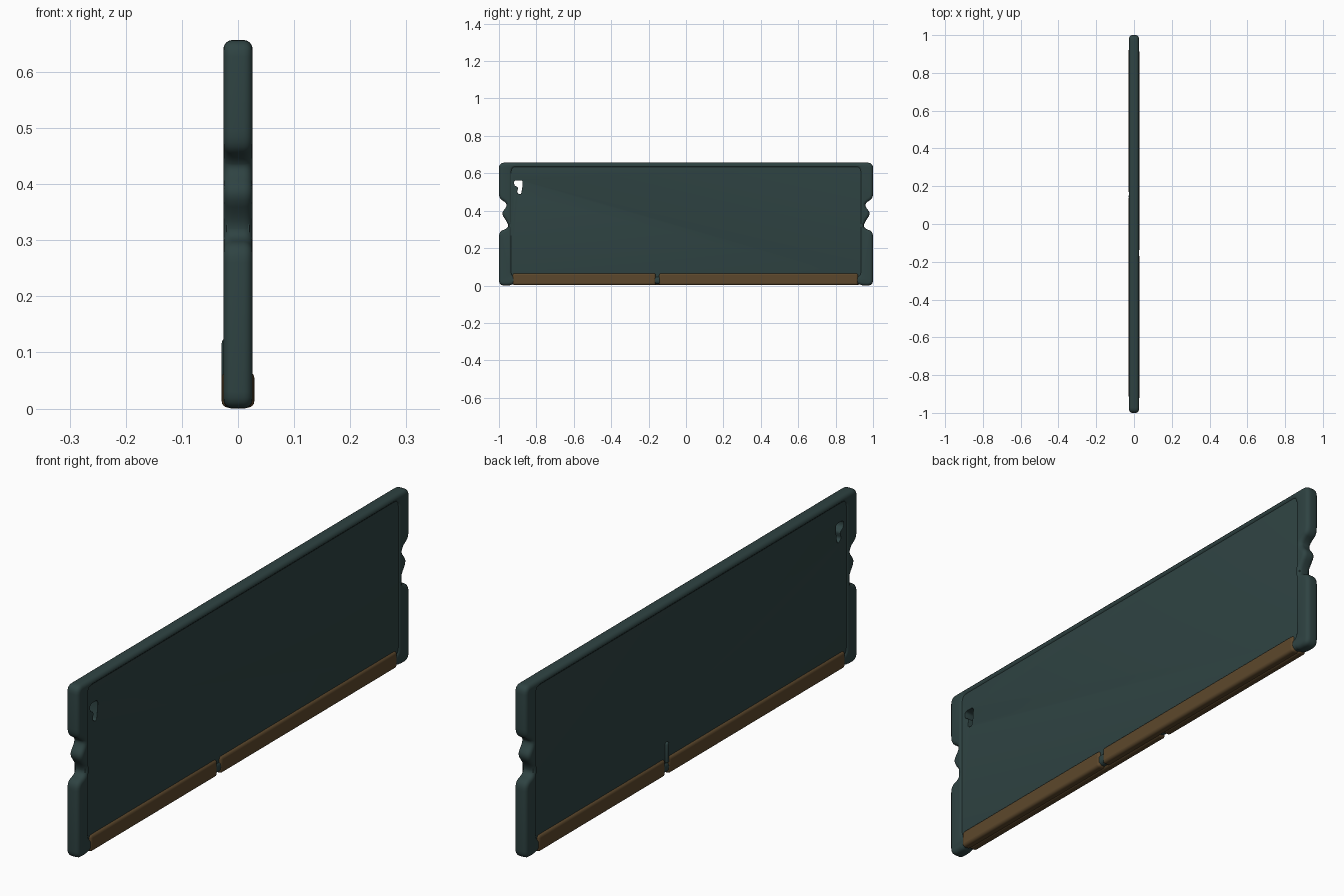
import bpy, bmesh, math
from mathutils import Matrix, Vector

if "Cube" in bpy.data.objects:
    bpy.data.objects.remove(bpy.data.objects["Cube"])


def material(name, rgb):
    m = bpy.data.materials.new(name)
    m.diffuse_color = (*rgb, 1)
    m.use_nodes = True
    m.node_tree.nodes["Principled BSDF"].inputs["Base Color"].default_value = m.diffuse_color
    return m


TEAL = material("dark teal board", (0.028, 0.056, 0.055))
GOLD = material("dull gold", (0.108, 0.064, 0.025))
# curve plane (x, y, depth) -> world (depth, x, y)
TO_SIDE = Matrix(((0, 0, 1, 0), (1, 0, 0, 0), (0, 1, 0, 0), (0, 0, 0, 1)))


def rounded(points, r, steps=5):
    """Replace every corner by a small quadratic arc."""
    out, n = [], len(points)
    for i in range(n):
        p, a, b = (Vector(points[k % n]) for k in (i, i - 1, i + 1))
        s = p + (a - p).normalized() * min(r, (a - p).length * 0.48)
        e = p + (b - p).normalized() * min(r, (b - p).length * 0.48)
        for k in range(steps + 1):
            t = k / steps
            out.append(s * (1 - t) ** 2 + p * 2 * t * (1 - t) + e * t * t)
    return out


def slab(name, loops, half, bevel, mat):
    """Flat outline (with holes) thickened along x with rounded edges."""
    cu = bpy.data.curves.new(name, 'CURVE')
    cu.dimensions, cu.fill_mode = '2D', 'BOTH'
    cu.extrude, cu.bevel_depth, cu.offset = half - bevel, bevel, -bevel
    cu.bevel_resolution = 3
    for loop in loops:
        sp = cu.splines.new('POLY')
        sp.points.add(len(loop) - 1)
        for q, c in zip(sp.points, loop):
            q.co = (c[0], c[1], 0, 1)
        sp.use_cyclic_u = True
    ob = bpy.data.objects.new(name, cu)
    bpy.context.collection.objects.link(ob)
    bpy.ops.object.select_all(action='DESELECT')
    bpy.context.view_layer.objects.active = ob
    ob.select_set(True)
    bpy.ops.object.convert(target='MESH')
    ob = bpy.context.object
    ob.name = name
    ob.data.transform(TO_SIDE)
    ob.data.materials.clear()
    ob.data.materials.append(mat)
    bm = bmesh.new()
    bm.from_mesh(ob.data)
    bmesh.ops.remove_doubles(bm, verts=bm.verts, dist=1e-4)
    bmesh.ops.recalc_face_normals(bm, faces=bm.faces)
    bm.to_mesh(ob.data)
    bm.free()
    bpy.ops.object.shade_smooth_by_angle(angle=math.radians(50))
    return ob


def bar(name, lo, hi, bevel, mat):
    """Box between two corners with rounded edges."""
    lo, hi = Vector(lo), Vector(hi)
    bpy.ops.mesh.primitive_cube_add(size=1, location=(lo + hi) / 2)
    ob = bpy.context.object
    ob.name = name
    ob.scale = hi - lo
    bpy.ops.object.transform_apply(location=False, rotation=False, scale=True)
    ob.data.materials.append(mat)
    md = ob.modifiers.new("round", 'BEVEL')
    md.width, md.segments = bevel, 4
    bpy.ops.object.shade_smooth_by_angle(angle=math.radians(50))
    return ob


def rect(y0, z0, y1, z1):
    return [(y0, z0), (y1, z0), (y1, z1), (y0, z1)]


# raised frame with two latch notches at each end
right = [(0.925, 0.008), (0.94, 0.0), (1.0, 0.0), (1.0, 0.29), (0.952, 0.305),
         (0.952, 0.335), (0.99, 0.385), (0.955, 0.425), (0.965, 0.445), (1.0, 0.465),
         (1.0, 0.657)]
outline = right + [(-y, z) for y, z in reversed(right)]
slab("board_frame", [rounded(outline, 0.03), rounded(rect(-0.93, 0.05, 0.93, 0.63), 0.02)],
     0.026, 0.016, TEAL)

# thinner centre panel with teardrop hole
tear = [(-0.919, 0.562), (-0.873, 0.562), (-0.875, 0.525), (-0.882, 0.485),
        (-0.905, 0.495), (-0.896, 0.525), (-0.919, 0.535)]
slab("board_panel", [rect(-0.95, 0.03, 0.95, 0.64), rounded(tear, 0.012)],
     0.021, 0.002, TEAL)

# contact strips: each face has a long and a short one, rear pair turned around
for face, s in (("right", 1), ("left", -1)):
    for part, y0, y1 in (("short", -0.927, -0.162), ("long", -0.144, 0.92)):
        xs, ys = sorted((-0.004 * s, 0.029 * s)), sorted((y0 * s, y1 * s))
        bar(f"{face}_{part}_contact", (xs[0], ys[0], 0.002), (xs[1], ys[1], 0.066),
            0.011, GOLD)

# small ridge above the key gap on the left face
bar("key_ridge", (-0.029, 0.137, 0.045), (-0.01, 0.156, 0.125), 0.008, TEAL)
